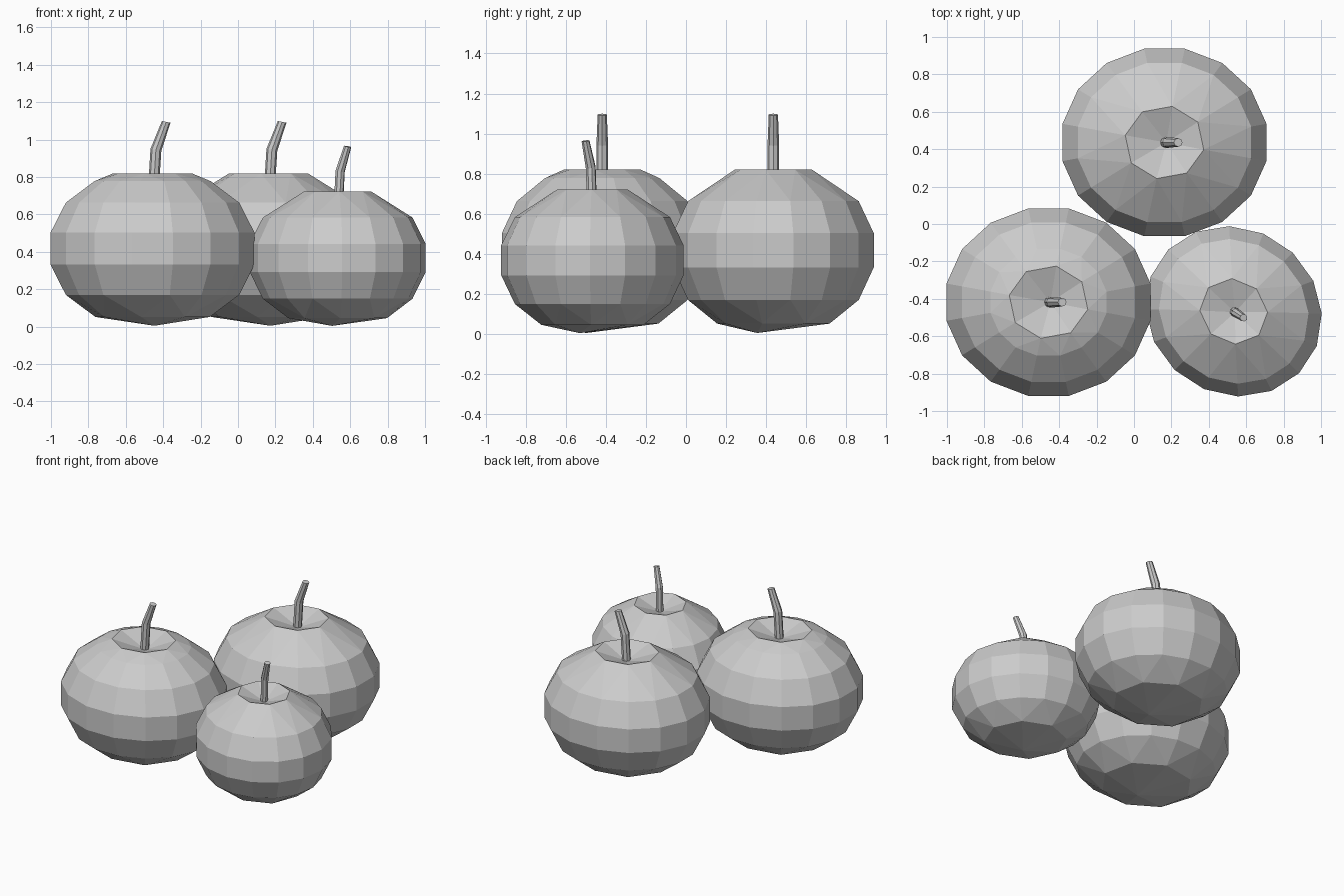
import bpy, bmesh, math
from mathutils import Vector

if "Cube" in bpy.data.objects:
    bpy.data.objects.remove(bpy.data.objects["Cube"])

RX, RY = 0.556, 0.511   # half widths of a full-size fruit
# (radius fraction, height, sides) from bottom to rim of the dimple
LOWER = [(0.56, 0.052, 8), (0.85, 0.17, 16), (1.0, 0.333, 16), (1.0, 0.503, 16), (0.85, 0.663, 16)]
RIM = (0.385, 0.82, 8)
SHOULDER = (0.57, 0.778, 16)


def ring(bm, frac, z, sides):
    step = 2 * math.pi / sides
    start = -math.pi / 16
    return [bm.verts.new((RX * frac * math.cos(start + step * i),
                          RY * frac * math.sin(start + step * i), z)) for i in range(sides)]


def bridge(bm, a, b):
    """Join two rings, which may differ in count by a factor of two."""
    if len(a) == len(b):
        n = len(a)
        for i in range(n):
            j = (i + 1) % n
            bm.faces.new((a[i], a[j], b[j], b[i]))
        return
    big, small = (a, b) if len(a) > len(b) else (b, a)
    n, m = len(small), len(big)
    for i in range(n):
        j = (i + 1) % n
        p, q, r = big[2 * i], big[2 * i + 1], big[(2 * i + 2) % m]
        bm.faces.new((p, q, small[i]))
        bm.faces.new((q, small[j], small[i]))
        bm.faces.new((q, r, small[j]))


def fan(bm, loop, co):
    c = bm.verts.new(co)
    for i in range(len(loop)):
        bm.faces.new((loop[i], loop[(i + 1) % len(loop)], c))


def finish(bm, name, loc, scale, turn):
    bmesh.ops.recalc_face_normals(bm, faces=bm.faces)
    me = bpy.data.meshes.new(name)
    bm.to_mesh(me)
    bm.free()
    ob = bpy.data.objects.new(name, me)
    ob.location = loc
    ob.scale = scale
    ob.rotation_euler.z = math.radians(turn)
    bpy.context.collection.objects.link(ob)


def fruit(label, loc, scale=(1, 1, 1), turn=0, shoulder=False):
    # faceted body with dimpled top
    bm = bmesh.new()
    profile = LOWER + ([SHOULDER] if shoulder else []) + [RIM]
    rings = [ring(bm, *p) for p in profile]
    for a, b in zip(rings, rings[1:]):
        bridge(bm, a, b)
    fan(bm, rings[0], (0.01, -0.08, 0.005))
    fan(bm, rings[-1], (0.01, 0, 0.75))
    finish(bm, label + "_fruit_body", loc, scale, turn)

    # bent stem
    bm = bmesh.new()
    loops = []
    for x, z, r, tilt in [(0.005, 0.735, 0.029, 0), (0.018, 0.945, 0.029, 0.2), (0.073, 1.095, 0.023, 0.2)]:
        loops.append([bm.verts.new((x + r * math.cos(t), r * math.sin(t), z - r * tilt * math.cos(t)))
                      for t in [i * math.pi / 4 for i in range(8)]])
    for a, b in zip(loops, loops[1:]):
        bridge(bm, a, b)
    bm.faces.new(loops[0])
    bm.faces.new(loops[-1])
    finish(bm, label + "_stem", loc, scale, turn)


fruit("left", (-0.457, -0.418, 0), shoulder=True)
fruit("back", (0.163, 0.436, 0))
fruit("right", (0.533, -0.467, 0), (0.868, 0.868, 0.88), -33)
